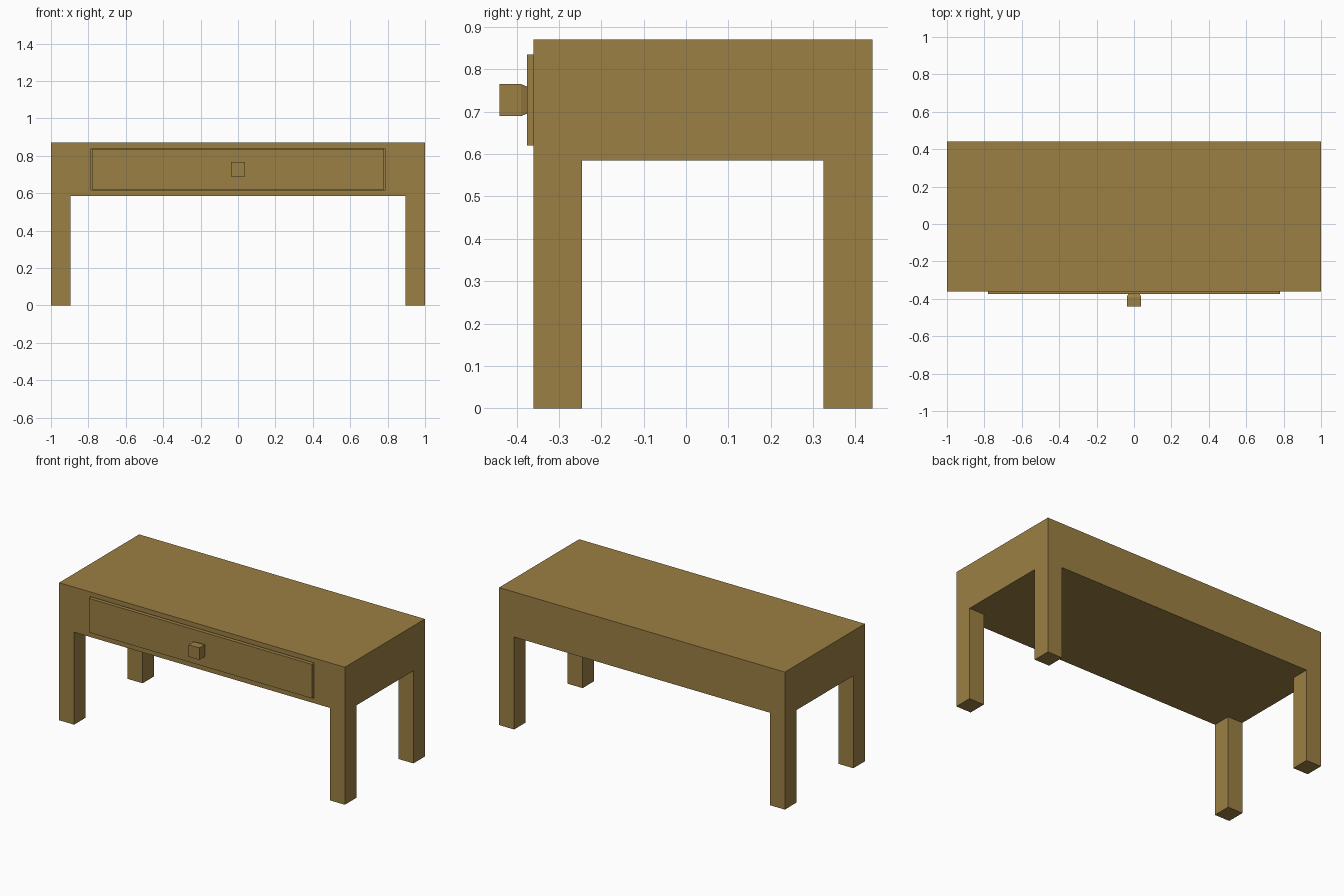
import bpy, bmesh
from mathutils import Vector

if "Cube" in bpy.data.objects:
    bpy.data.objects.remove(bpy.data.objects["Cube"])

wood = bpy.data.materials.new("wood")
wood.diffuse_color = (0.33, 0.215, 0.056, 1)
wood.use_nodes = True
wood.node_tree.nodes["Principled BSDF"].inputs["Base Color"].default_value = wood.diffuse_color


def finish(name, bm):
    bmesh.ops.recalc_face_normals(bm, faces=bm.faces[:])
    me = bpy.data.meshes.new(name)
    bm.to_mesh(me)
    bm.free()
    me.materials.append(wood)
    ob = bpy.data.objects.new(name, me)
    bpy.context.collection.objects.link(ob)
    return ob


def box(name, lo, hi):
    lo, hi = Vector(lo), Vector(hi)
    bm = bmesh.new()
    bmesh.ops.create_cube(bm, size=1)
    bmesh.ops.scale(bm, vec=hi - lo, verts=bm.verts)
    bmesh.ops.translate(bm, vec=(lo + hi) / 2, verts=bm.verts)
    return finish(name, bm)


def extrude(bm, faces, z):
    """Extrude faces straight down to height z."""
    out = bmesh.ops.extrude_face_region(bm, geom=faces, use_keep_orig=False)["geom"]
    for v in out:
        if isinstance(v, bmesh.types.BMVert):
            v.co.z = z
    bmesh.ops.delete(bm, geom=[f for f in faces if f.is_valid], context='FACES')
    return [f for f in out if isinstance(f, bmesh.types.BMFace)]


# table frame: box body with four legs drawn out of its underside corners
TOP, UNDER = 0.87, 0.585
xs = (-1, -0.895, 0.895, 1)
ys = (-0.36, -0.245, 0.325, 0.44)
bm = bmesh.new()
g = [[bm.verts.new((x, y, UNDER)) for y in ys] for x in xs]
cells = {(i, j): bm.faces.new((g[i][j], g[i + 1][j], g[i + 1][j + 1], g[i][j + 1]))
         for i in range(3) for j in range(3)}
# body walls and top
dup = bmesh.ops.extrude_face_region(bm, geom=list(cells.values()), use_keep_orig=True)["geom"]
for v in dup:
    if isinstance(v, bmesh.types.BMVert):
        v.co.z = TOP
# legs
for key in ((0, 0), (0, 2), (2, 0), (2, 2)):
    extrude(bm, [cells[key]], 0)
bmesh.ops.dissolve_limit(bm, angle_limit=0.01, verts=bm.verts[:], edges=bm.edges[:])
frame = finish("table_frame", bm)

# shallow opening leaving a thin gap around the drawer
cutter = box("drawer_opening_cutter", (-0.785, -0.5, 0.615), (0.785, -0.335, 0.84))
cutter.hide_render = True
cutter.hide_set(True)
cut = frame.modifiers.new("drawer_opening", 'BOOLEAN')
cut.operation = 'DIFFERENCE'
cut.solver = 'EXACT'
cut.object = cutter

# drawer front
box("drawer_front", (-0.78, -0.375, 0.62), (0.78, -0.335, 0.835))

# square knob, narrowing where it meets the drawer
bm = bmesh.new()
rings = []
for y, r in ((-0.375, 0.032), (-0.39, 0.038), (-0.44, 0.038)):
    rings.append([bm.verts.new((sx * r, y, 0.7275 + sz * r))
                  for sx, sz in ((-1, -1), (1, -1), (1, 1), (-1, 1))])
for a, b in zip(rings, rings[1:]):
    for k in range(4):
        n = (k + 1) % 4
        bm.faces.new((a[k], a[n], b[n], b[k]))
bm.faces.new(rings[0])
bm.faces.new(rings[-1])
finish("drawer_knob", bm)
